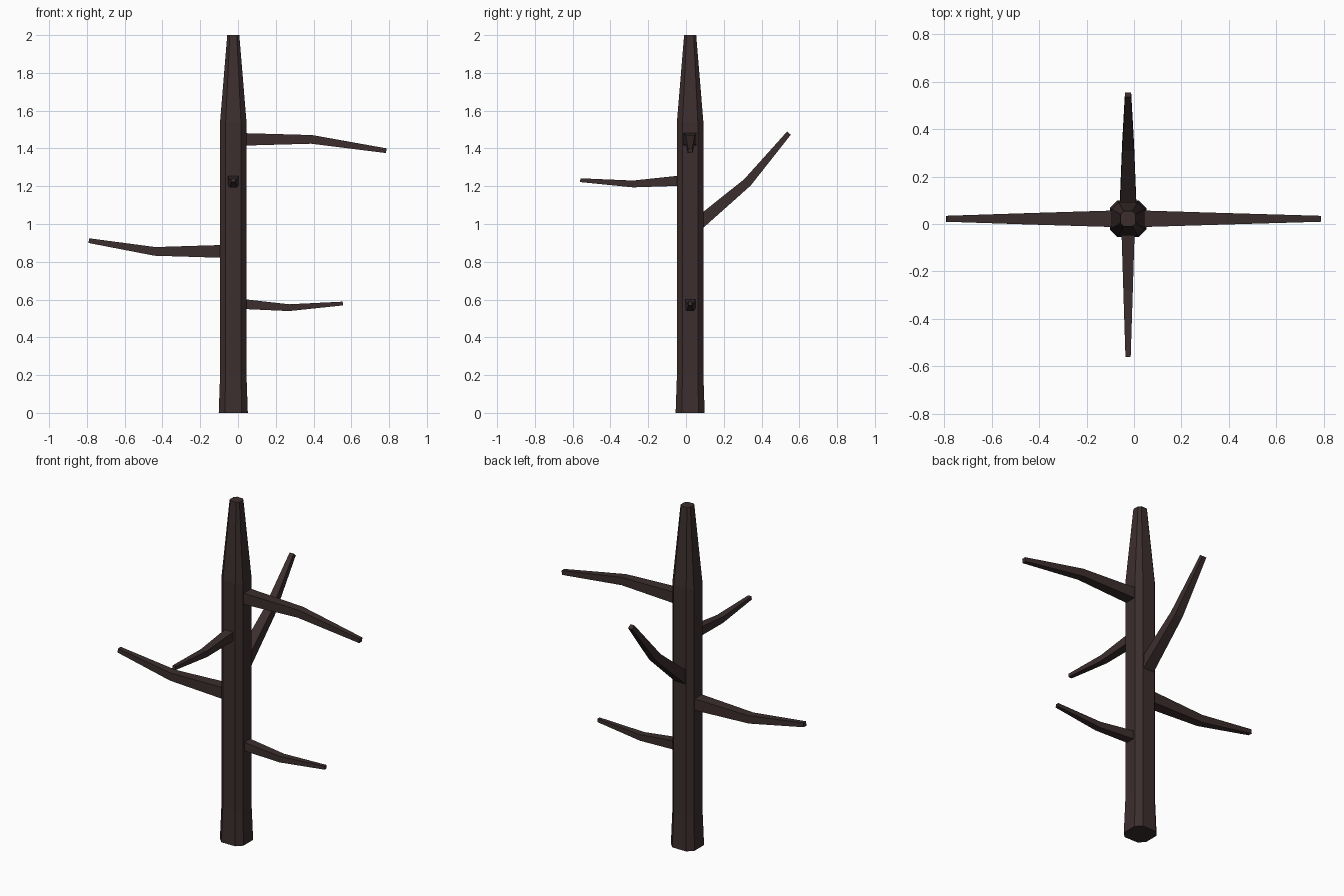
import bpy, bmesh
from mathutils import Vector

if "Cube" in bpy.data.objects:
    bpy.data.objects.remove(bpy.data.objects["Cube"])

bark = bpy.data.materials.new("dark_bark")
bark.diffuse_color = (0.045, 0.027, 0.027, 1)
bark.use_nodes = True
bark.node_tree.nodes["Principled BSDF"].inputs["Base Color"].default_value = bark.diffuse_color
CX, CY = -0.025, 0.022  # trunk axis


def loft(name, rings):
    """Skin a list of point rings and cap both ends."""
    bm = bmesh.new()
    vs = [[bm.verts.new(p) for p in r] for r in rings]
    n = len(rings[0])
    for a, b in zip(vs, vs[1:]):
        for i in range(n):
            j = (i + 1) % n
            bm.faces.new((a[i], a[j], b[j], b[i]))
    bm.faces.new(vs[0][::-1])
    bm.faces.new(vs[-1])
    bmesh.ops.recalc_face_normals(bm, faces=bm.faces[:])
    me = bpy.data.meshes.new(name)
    bm.to_mesh(me)
    bm.free()
    me.materials.append(bark)
    bpy.context.collection.objects.link(bpy.data.objects.new(name, me))


def trunk_ring(z, h):
    # square with cut corners
    c = h * 0.58
    pts = [(h, -c), (h, c), (c, h), (-c, h), (-h, c), (-h, -c), (-c, -h), (c, -h)]
    return [(CX + x, CY + y, z) for x, y in pts]


def branch(name, axis, stations):
    """axis: outward direction; stations: (coordinate along axis, z, width, thickness, normal tilt)."""
    d = Vector(axis)
    side = d.cross(Vector((0, 0, 1)))
    rings = []
    for s, z, w, t, tilt in stations:
        base = Vector((CX if d.x == 0 else 0, CY if d.y == 0 else 0, z)) + d * s
        up = Vector((0, 0, 1)) - d * tilt
        up.normalize()
        rings.append([base + side * (w / 2 * a) + up * (t / 2 * b)
                      for a, b in ((-1, -1), (1, -1), (1, 1), (-1, 1))])
    loft(name, rings)


# Trunk with flared foot and tapered top
loft("trunk", [trunk_ring(0, 0.077), trunk_ring(0.2, 0.07),
               trunk_ring(1.54, 0.07), trunk_ring(2.0, 0.032)])

# Bent, tapered side branches
branch("upper_right_branch", (1, 0, 0),
       [(0.03, 1.448, 0.07, 0.066, 0), (0.39, 1.448, 0.048, 0.046, -0.1), (0.785, 1.388, 0.025, 0.025, -0.15)])
branch("left_branch", (-1, 0, 0),
       [(0.08, 0.855, 0.07, 0.068, 0), (0.44, 0.855, 0.048, 0.046, 0.1), (0.79, 0.912, 0.025, 0.025, 0.15)])
branch("lower_right_branch", (1, 0, 0),
       [(0.03, 0.576, 0.055, 0.052, -0.1), (0.27, 0.557, 0.04, 0.036, 0), (0.555, 0.579, 0.02, 0.02, 0.07)])
branch("front_branch", (0, -1, 0),
       [(0.035, 1.229, 0.055, 0.054, -0.1), (0.28, 1.212, 0.04, 0.036, 0), (0.56, 1.232, 0.022, 0.02, 0.07)])
branch("back_branch", (0, 1, 0),
       [(0.07, 1.005, 0.07, 0.066, 0.85), (0.325, 1.22, 0.05, 0.048, 1.0), (0.545, 1.481, 0.026, 0.026, 1.18)])
